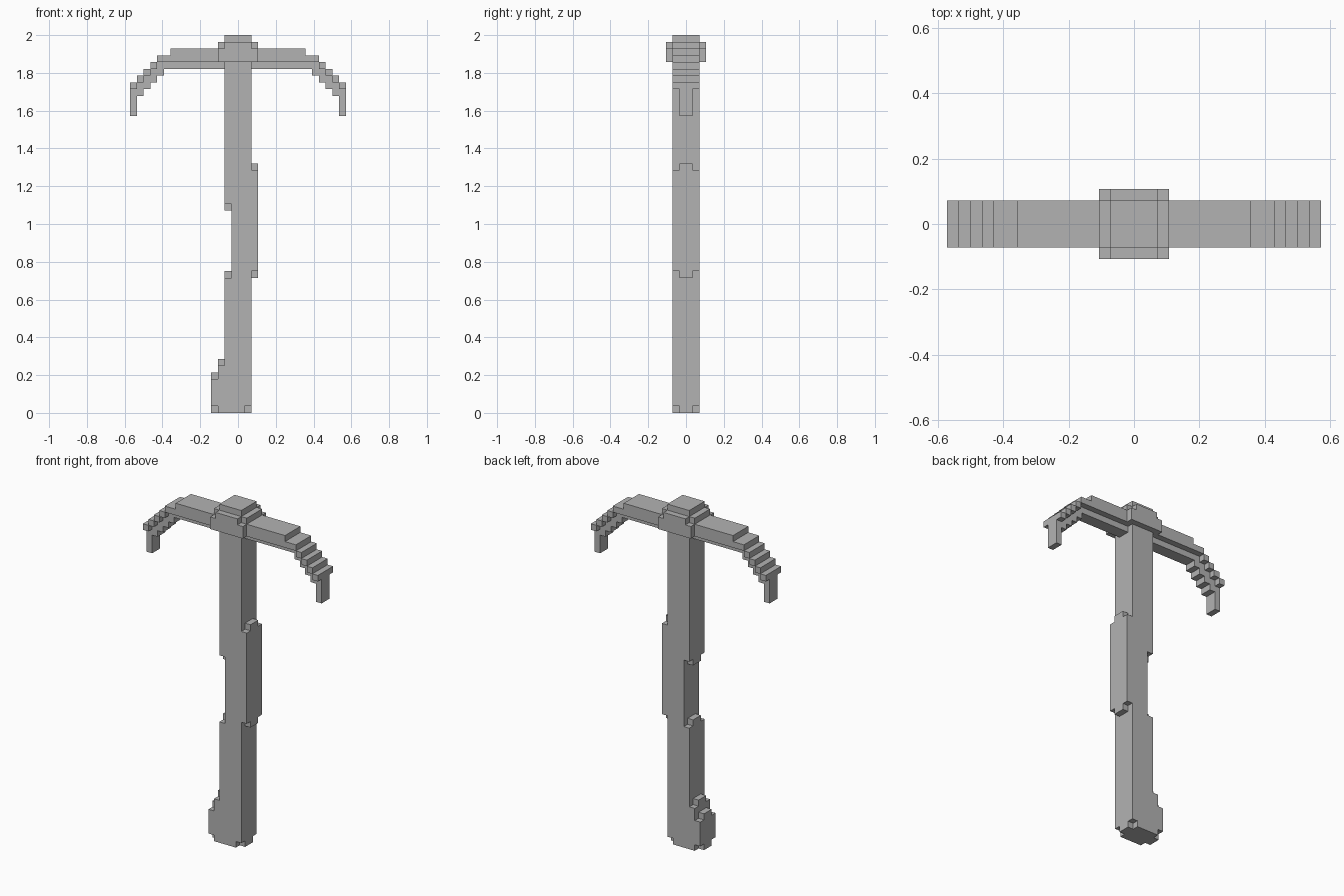
import bpy
import bmesh

cube = bpy.data.objects.get("Cube")
if cube:
    bpy.data.objects.remove(cube, do_unlink=True)

U = 1 / 28  # size of one block

grey = bpy.data.materials.new("plain_grey")
grey.use_nodes = True
colour = (0.45, 0.45, 0.45, 1)
grey.diffuse_color = colour
grey.node_tree.nodes["Principled BSDF"].inputs["Base Color"].default_value = colour


def prism(bm, outline, half, flip=1):
    """Extrude an x-z outline, in blocks, from y = -half to y = +half."""
    verts = [bm.verts.new((flip * x * U, -half * U, z * U)) for x, z in outline]
    face = bm.faces.new(verts)
    result = bmesh.ops.extrude_face_region(bm, geom=[face])
    moved = [v for v in result["geom"] if isinstance(v, bmesh.types.BMVert)]
    bmesh.ops.translate(bm, verts=moved, vec=(0, 2 * half * U, 0))


def box(x0, x1, z0, z1):
    return [(x0, z0), (x1, z0), (x1, z1), (x0, z1)]


def build(name, pieces, flip=1):
    """Make one object from (outline, half depth) pieces."""
    bm = bmesh.new()
    for outline, half in pieces:
        prism(bm, outline, half, flip)
    bmesh.ops.recalc_face_normals(bm, faces=bm.faces)
    mesh = bpy.data.meshes.new(name)
    bm.to_mesh(mesh)
    bm.free()
    mesh.materials.append(grey)
    obj = bpy.data.objects.new(name, mesh)
    bpy.context.collection.objects.link(obj)


# Handle: carved shaft with a grip bulge and a flared foot
shaft = [(-3, 0), (1, 0), (1, 1), (2, 1), (2, 21), (3, 21), (3, 36), (2, 36),
         (2, 52), (-2, 52), (-2, 31), (-1, 31), (-1, 20), (-2, 20), (-2, 7),
         (-3, 7), (-3, 5), (-4, 5), (-4, 1), (-3, 1)]
build("handle", [(shaft, 2)])

# Narrow blocks that round off the ends of each bulge
nubs = [(-4, 0), (1, 0), (-4, 5), (-3, 7), (-2, 20), (-2, 30), (2, 20), (2, 36)]
build("handle_nubs", [(box(x, x + 1, z, z + 1), 1) for x, z in nubs])

# Collar: square block, a cross-shaped layer and a small cap
build("collar", [(box(-3, 3, 52, 54), 3)])
build("collar_shoulder", [(box(-2, 2, 54, 55), 3),
                          (box(-3, -2, 54, 55), 2),
                          (box(2, 3, 54, 55), 2)])
build("collar_cap", [(box(-2, 2, 55, 56), 2)])

# Pick arms: wide stepped top with a narrow blade below, on both sides
bar = [(3, 52), (12, 52), (12, 53), (10, 53), (10, 54), (3, 54)]
steps = [box(12 + i, 13 + i, 51 - i, 52 - i) for i in range(4)]

lower = [(2, 51), (11, 51)]
for i in range(4):
    lower += [(11 + i, 50 - i), (12 + i, 50 - i)]
upper = []
for i in range(4):
    upper += [(15 - i, 48 + i), (15 - i, 49 + i)]
blade = lower + [(15, 44), (16, 44), (16, 48)] + upper + [(2, 52)]

for side, flip in (("left", 1), ("right", -1)):
    build(side + "_arm", [(bar, 2)] + [(s, 2) for s in steps], flip)
    build(side + "_blade", [(blade, 1)], flip)
